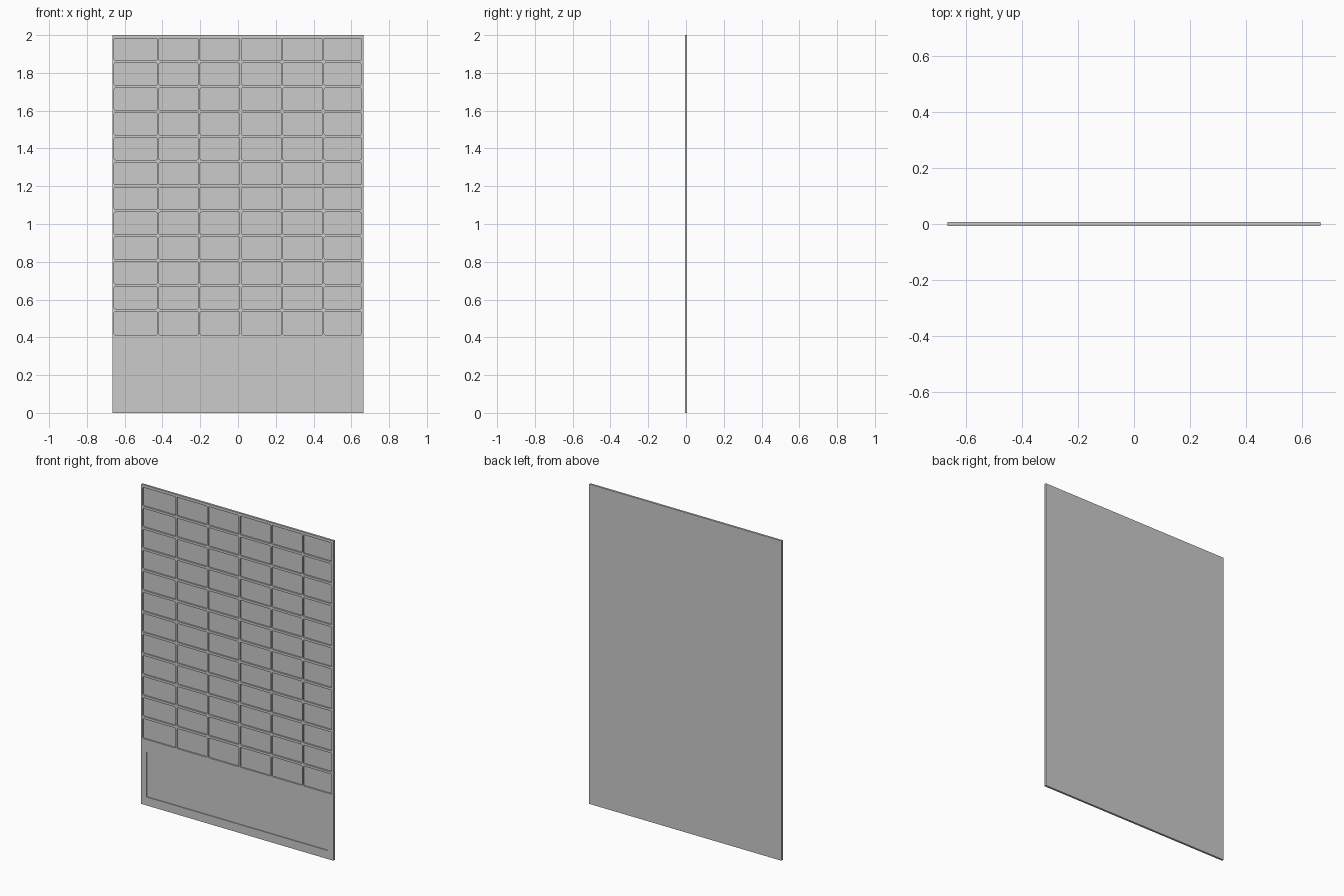
import bpy, bmesh, math

if "Cube" in bpy.data.objects:
    bpy.data.objects.remove(bpy.data.objects["Cube"])

W, H = 0.665, 2.0      # half width, height
F, B = -0.0065, 0.0065  # front and back planes


def rounded_prism(bm, x0, x1, z0, z1, y0, y1, r, seg=4):
    """Rounded rectangle in XZ, extruded along y."""
    pts = []
    for cx, cz, a in ((x1 - r, z1 - r, 0), (x0 + r, z1 - r, 90),
                      (x0 + r, z0 + r, 180), (x1 - r, z0 + r, 270)):
        for i in range(seg + 1):
            t = math.radians(a + 90 * i / seg)
            pts.append((cx + r * math.cos(t), cz + r * math.sin(t)))
    face = bm.faces.new([bm.verts.new((x, y0, z)) for x, z in pts])
    ext = bmesh.ops.extrude_face_region(bm, geom=[face])
    verts = [v for v in ext["geom"] if isinstance(v, bmesh.types.BMVert)]
    bmesh.ops.translate(bm, vec=(0, y1 - y0, 0), verts=verts)


def make_object(name, bm):
    bmesh.ops.recalc_face_normals(bm, faces=bm.faces)
    mesh = bpy.data.meshes.new(name)
    bm.to_mesh(mesh)
    bm.free()
    obj = bpy.data.objects.new(name, mesh)
    bpy.context.collection.objects.link(obj)
    return obj


# flat board
bm = bmesh.new()
bmesh.ops.create_cube(bm, size=1)
for v in bm.verts:
    v.co = (v.co.x * 2 * W, v.co.y * (B - F), (v.co.z + 0.5) * H)
board = make_object("wall_board", bm)

# 6 x 12 rounded pockets; the outer columns differ slightly in width
columns = [(-0.656, -0.427), (-0.419, -0.209), (-0.201, 0.009),
           (0.018, 0.231), (0.237, 0.448), (0.456, 0.653)]
bm = bmesh.new()
for row in range(12):
    top = 1.983 - row * 0.1315
    height = 0.124 if row == 11 else 0.117
    for x0, x1 in columns:
        rounded_prism(bm, x0, x1, top - height, top, F - 0.02, F + 0.009, 0.008)

# shallow tray across the bottom
rounded_prism(bm, -0.63, 0.625, 0.053, 0.335, F - 0.02, F + 0.005, 0.004, 2)
cutter = make_object("pocket_cutter", bm)
cutter.hide_render = True

# cut the recesses into the board
cut = board.modifiers.new("recesses", 'BOOLEAN')
cut.operation = 'DIFFERENCE'
cut.solver = 'EXACT'
cut.object = cutter
bpy.context.view_layer.objects.active = board
board.select_set(True)
bpy.ops.object.modifier_apply(modifier=cut.name)
bpy.data.objects.remove(cutter)
